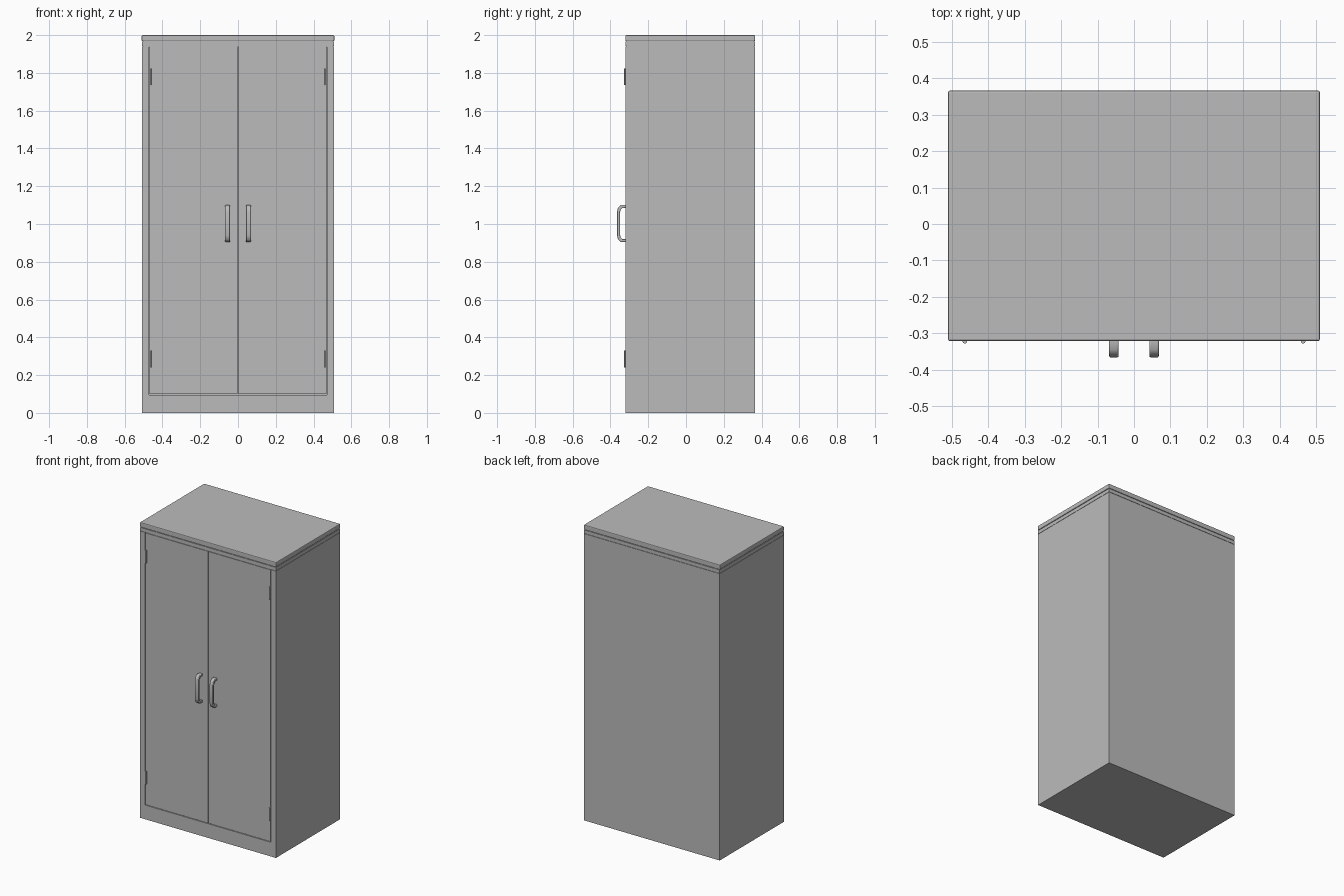
import bpy
import bmesh
from math import radians
from mathutils import Vector

cube = bpy.data.objects.get("Cube")
if cube:
    bpy.data.objects.remove(cube, do_unlink=True)

grey = bpy.data.materials.new("painted_grey_metal")
grey.use_nodes = True
colour = (0.5, 0.5, 0.5, 1)
grey.diffuse_color = colour
grey.node_tree.nodes["Principled BSDF"].inputs["Base Color"].default_value = colour

W, FRONT, BACK = 0.508, -0.32, 0.365
DOOR_X, DOOR_Z0, DOOR_Z1 = 0.468, 0.10, 1.938
GAP = 0.004


def finish(name, bm):
    bmesh.ops.recalc_face_normals(bm, faces=bm.faces)
    mesh = bpy.data.meshes.new(name)
    bm.to_mesh(mesh)
    bm.free()
    mesh.materials.append(grey)
    obj = bpy.data.objects.new(name, mesh)
    bpy.context.collection.objects.link(obj)
    return obj


def box(name, low, high, bevel=0.0):
    low, high = Vector(low), Vector(high)
    bm = bmesh.new()
    bmesh.ops.create_cube(bm, size=1)
    for v in bm.verts:
        v.co = (low + high) / 2 + v.co * (high - low)
    if bevel:
        bmesh.ops.bevel(bm, geom=bm.edges[:], offset=bevel, segments=2,
                        profile=0.5, affect='EDGES')
    return finish(name, bm)


# Cabinet carcass behind the doors, with plinth, header and top lid
box("carcass", (-W, FRONT + 0.015, 0), (W, BACK, 1.94))
box("plinth", (-W, FRONT, 0), (W, FRONT + 0.016, DOOR_Z0 - GAP))
box("seam_core", (-W + 0.004, FRONT + 0.004, 1.938), (W - 0.004, BACK - 0.004, 1.97))
box("header_band", (-W, FRONT, 1.942), (W, BACK, 1.965))
box("top_lid", (-W - 0.002, FRONT - 0.001, 1.968), (W + 0.002, BACK + 0.001, 2), 0.005)


def handle(name, x):
    # Rounded bracket profile swept by a flat strap, widened along x
    outer = [(FRONT + 0.004, 0.905), (-0.345, 0.905), (-0.36, 0.918), (-0.366, 0.94),
             (-0.366, 1.065), (-0.36, 1.087), (-0.345, 1.10), (FRONT + 0.004, 1.10)]
    inner = [(FRONT + 0.004, 0.921), (-0.338, 0.921), (-0.346, 0.93), (-0.35, 0.945),
             (-0.35, 1.06), (-0.346, 1.075), (-0.338, 1.084), (FRONT + 0.004, 1.084)]
    bm = bmesh.new()
    rings = []
    for (ya, za), (yb, zb) in zip(outer, inner):
        rings.append([bm.verts.new(p) for p in (
            (x - 0.013, ya, za), (x + 0.013, ya, za),
            (x + 0.013, yb, zb), (x - 0.013, yb, zb))])
    for a, b in zip(rings, rings[1:]):
        for i in range(4):
            j = (i + 1) % 4
            bm.faces.new((a[i], a[j], b[j], b[i]))
    bm.faces.new(rings[0])
    bm.faces.new(rings[-1])
    obj = finish(name, bm)
    mod = obj.modifiers.new("soft_edges", 'BEVEL')
    mod.width = 0.004
    mod.segments = 2
    mod.limit_method = 'ANGLE'
    mod.angle_limit = radians(50)
    bpy.ops.object.select_all(action='DESELECT')
    obj.select_set(True)
    bpy.context.view_layer.objects.active = obj
    bpy.ops.object.shade_smooth_by_angle(angle=radians(50))


# Mirrored front parts: stile, door, handle and hinges on each side
for side, s in (("left", 1), ("right", -1)):
    def span(a, b):
        return sorted((s * a, s * b))

    x0, x1 = span(DOOR_X + GAP, W)
    box(side + "_stile", (x0, FRONT, DOOR_Z0 - GAP), (x1, FRONT + 0.016, 1.94))
    x0, x1 = span(GAP / 2, DOOR_X)
    box(side + "_door", (x0, FRONT, DOOR_Z0), (x1, FRONT + 0.016, DOOR_Z1))
    handle(side + "_handle", s * 0.055)
    for level, z in (("lower", 0.285), ("upper", 1.78)):
        bm = bmesh.new()
        bmesh.ops.create_cone(bm, cap_ends=True, segments=10, radius1=0.006,
                              radius2=0.006, depth=0.088)
        bmesh.ops.translate(bm, verts=bm.verts, vec=(s * 0.464, FRONT - 0.002, z))
        finish(side + "_" + level + "_hinge", bm)
